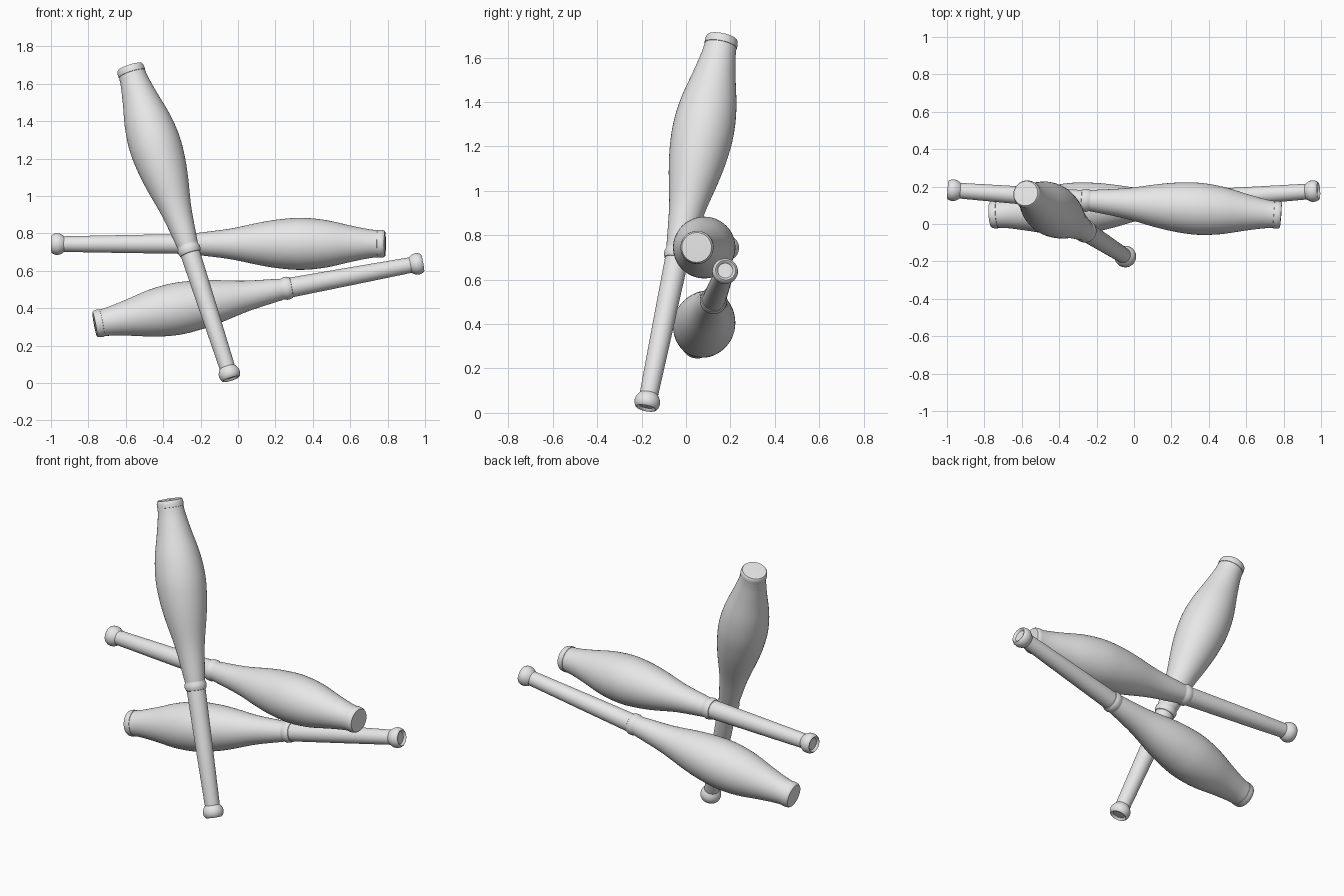
import bpy, bmesh, math
from mathutils import Vector

cube = bpy.data.objects.get("Cube")
if cube:
    bpy.data.objects.remove(cube, do_unlink=True)

grey = bpy.data.materials.new("plain_grey")
grey.use_nodes = True
grey.diffuse_color = (0.8, 0.8, 0.8, 1)
grey.node_tree.nodes["Principled BSDF"].inputs["Base Color"].default_value = (0.8, 0.8, 0.8, 1)

SIDES = 48

# Profiles as (radius, distance from the knob end)
KNOB = [(0, .012), (.034, .012), (.040, .003), (.045, 0), (.050, .004), (.056, .016),
        (.058, .030), (.056, .044), (.049, .058), (.043, .066), (.040, .070)]
HANDLE = [(.040, .060), (.042, .075), (.048, .40), (.053, .72), (.053, .77)]
COLLAR = [(.050, .715), (.056, .718), (.061, .732), (.062, .748), (.057, .760), (.056, .768)]
BODY = [(.056, .764), (.061, .80), (.082, .96), (.115, 1.12), (.132, 1.23), (.139, 1.345),
        (.127, 1.47), (.097, 1.605), (.078, 1.70), (.072, 1.752)]
CAP = [(.070, 1.748), (.0745, 1.750), (.0745, 1.768), (.072, 1.781), (.067, 1.788), (0, 1.790)]


def smooth_curve(points, steps=5):
    """Catmull-Rom curve through the profile points."""
    p = [Vector(q) for q in points]
    p = [2 * p[0] - p[1]] + p + [2 * p[-1] - p[-2]]
    out = []
    for a, b, c, d in zip(p, p[1:], p[2:], p[3:]):
        for i in range(steps):
            t = i / steps
            out.append((2 * b + (c - a) * t + (2 * a - 5 * b + 4 * c - d) * t ** 2
                        + (3 * b - a - 3 * c + d) * t ** 3) / 2)
    return out + [p[-2]]


def lathe(name, profile, matrix):
    """Spin a profile around the club axis."""
    bm = bmesh.new()
    verts = [bm.verts.new((r, 0, z)) for r, z in profile]
    edges = [bm.edges.new(pair) for pair in zip(verts, verts[1:])]
    bmesh.ops.spin(bm, geom=verts + edges, cent=(0, 0, 0), axis=(0, 0, 1),
                   angle=math.tau, steps=SIDES, use_merge=True)
    bmesh.ops.remove_doubles(bm, verts=bm.verts, dist=1e-5)
    bmesh.ops.recalc_face_normals(bm, faces=bm.faces)
    # make the surface face away from the axis
    widest = max(bm.faces, key=lambda f: f.calc_center_median().xy.length)
    if widest.normal.xy.dot(widest.calc_center_median().xy) < 0:
        bmesh.ops.reverse_faces(bm, faces=bm.faces)
    mesh = bpy.data.meshes.new(name)
    bm.to_mesh(mesh)
    bm.free()
    mesh.materials.append(grey)
    obj = bpy.data.objects.new(name, mesh)
    bpy.context.collection.objects.link(obj)
    obj.matrix_world = matrix
    bpy.ops.object.select_all(action='DESELECT')
    obj.select_set(True)
    bpy.context.view_layer.objects.active = obj
    bpy.ops.object.shade_smooth_by_angle(angle=math.radians(40))


def club(name, knob_end, cap_end):
    """One juggling club from its knob end to its capped end."""
    start, end = Vector(knob_end), Vector(cap_end)
    matrix = (end - start).to_track_quat('Z', 'Y').to_matrix().to_4x4()
    matrix.translation = start
    parts = {"knob": KNOB, "handle": HANDLE, "collar": COLLAR,
             "body": smooth_curve(BODY), "cap": CAP}
    for part, profile in parts.items():
        lathe(f"{name}_{part}", profile, matrix)


club("level_club", (-.997, .183, .743), (.783, .048, .745))
club("sloping_club", (.987, .178, .643), (-.754, .050, .317))
club("upright_club", (-.037, -.180, .021), (-.578, .163, 1.688))
